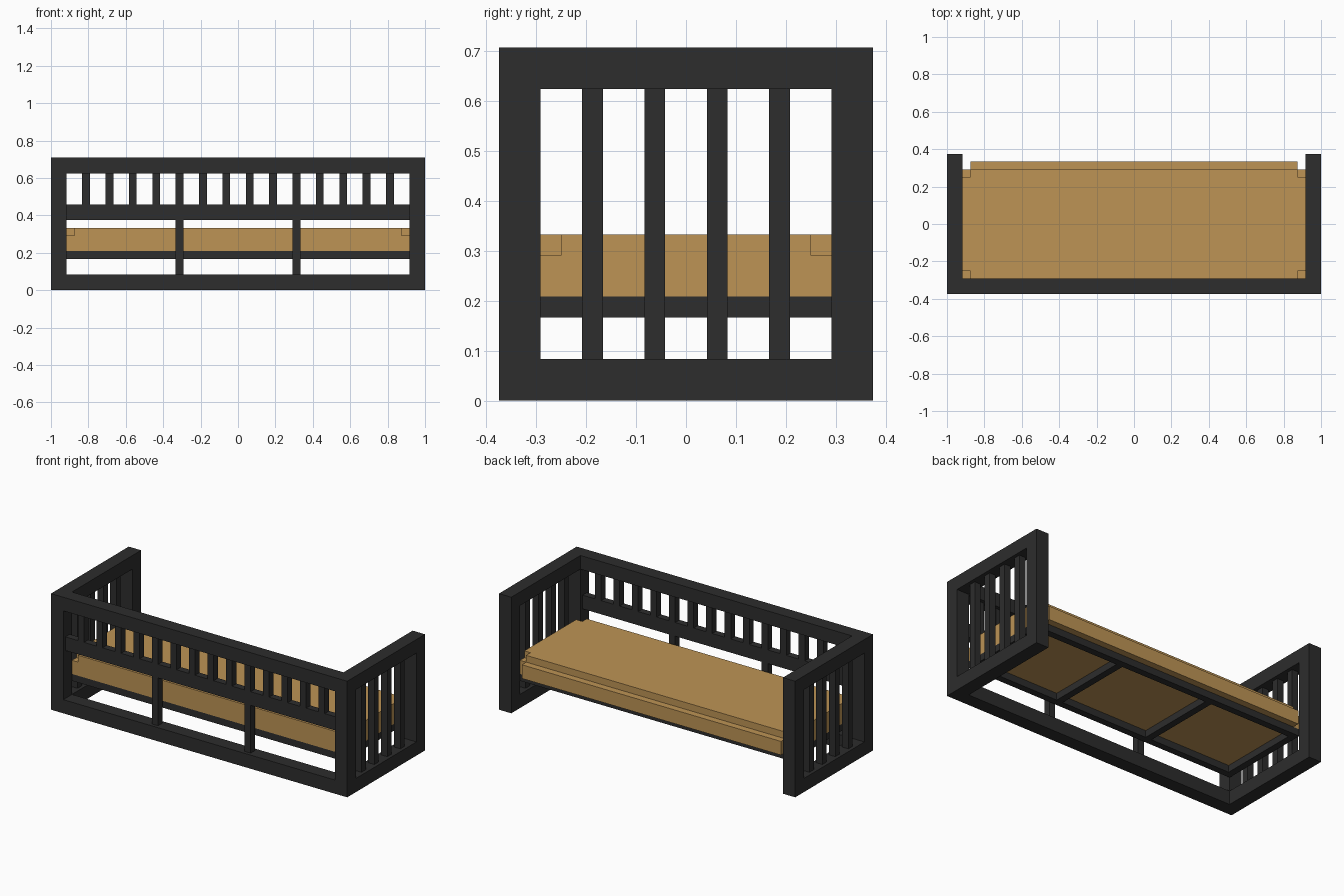
import bpy
import bmesh

cube = bpy.data.objects.get("Cube")
if cube:
    bpy.data.objects.remove(cube, do_unlink=True)

U = 1 / 24  # module: every timber is one or two units thick


def material(name, rgb):
    m = bpy.data.materials.new(name)
    m.use_nodes = True
    m.diffuse_color = (*rgb, 1)
    m.node_tree.nodes["Principled BSDF"].inputs["Base Color"].default_value = (*rgb, 1)
    return m


dark = material("dark_timber", (0.026, 0.026, 0.026))
tan = material("tan_wood", (0.51, 0.296, 0.091))


def box(name, x, y, z, mat):
    """Box from (min, max) pairs given in module units."""
    bm = bmesh.new()
    bmesh.ops.create_cube(bm, size=1)
    for v in bm.verts:
        v.co = [(r[0] if c < 0 else r[1]) * U for c, r in zip(v.co, (x, y, z))]
    mesh = bpy.data.meshes.new(name)
    bm.to_mesh(mesh)
    bm.free()
    mesh.materials.append(mat)
    ob = bpy.data.objects.new(name, mesh)
    bpy.context.collection.objects.link(ob)
    return ob


def around(c, width=1):
    return (c - width / 2, c + width / 2)


# End panels: posts, rails and vertical slats
for side, s in (("left", 1), ("right", -1)):
    x = around(23 * s, 2)
    for end, y in (("front", -8), ("back", 8)):
        box(f"{side}_{end}_post", x, around(y, 2), (0, 17), dark)
    box(f"{side}_bottom_rail", x, (-7, 7), (0, 2), dark)
    box(f"{side}_top_rail", x, (-7, 7), (15, 17), dark)
    for i in range(4):
        box(f"{side}_slat", around(23 * s), around(-4.5 + 3 * i), (2, 15), dark)

# Front railing: full depth outer rails, thinner inner members
box("front_bottom_rail", (-22, 22), (-9, -7), (0, 2), dark)
box("front_top_rail", (-22, 22), (-9, -7), (15, 17), dark)
box("front_middle_rail", (-22, 22), around(-8), (9, 11), dark)
for i in range(14):
    box("front_slat", around(-19.5 + 3 * i), around(-8), (11, 15), dark)
for x in (-7.5, 7.5):
    box("front_support", around(x), around(-8), (2, 9), dark)

# Base frame below the mattress
for y in (-6.5, 6.5):
    box("base_long_rail", (-22, 22), around(y), (4, 5), dark)
for x in (-21.5, -7.5, 7.5, 21.5):
    box("base_cross_rail", around(x), (-6, 6), (4, 5), dark)

# Mattress with notched upper corners and a lower lip along the open side
box("mattress_body", (-22, 22), (-7, 7), (5, 7), tan)
box("mattress_top_long", (-22, 22), (-6, 6), (7, 8), tan)
for y in ((-7, -6), (6, 7)):
    box("mattress_top_edge", (-21, 21), y, (7, 8), tan)
box("mattress_back_lip", (-21, 21), (7, 8), (5, 7), tan)
